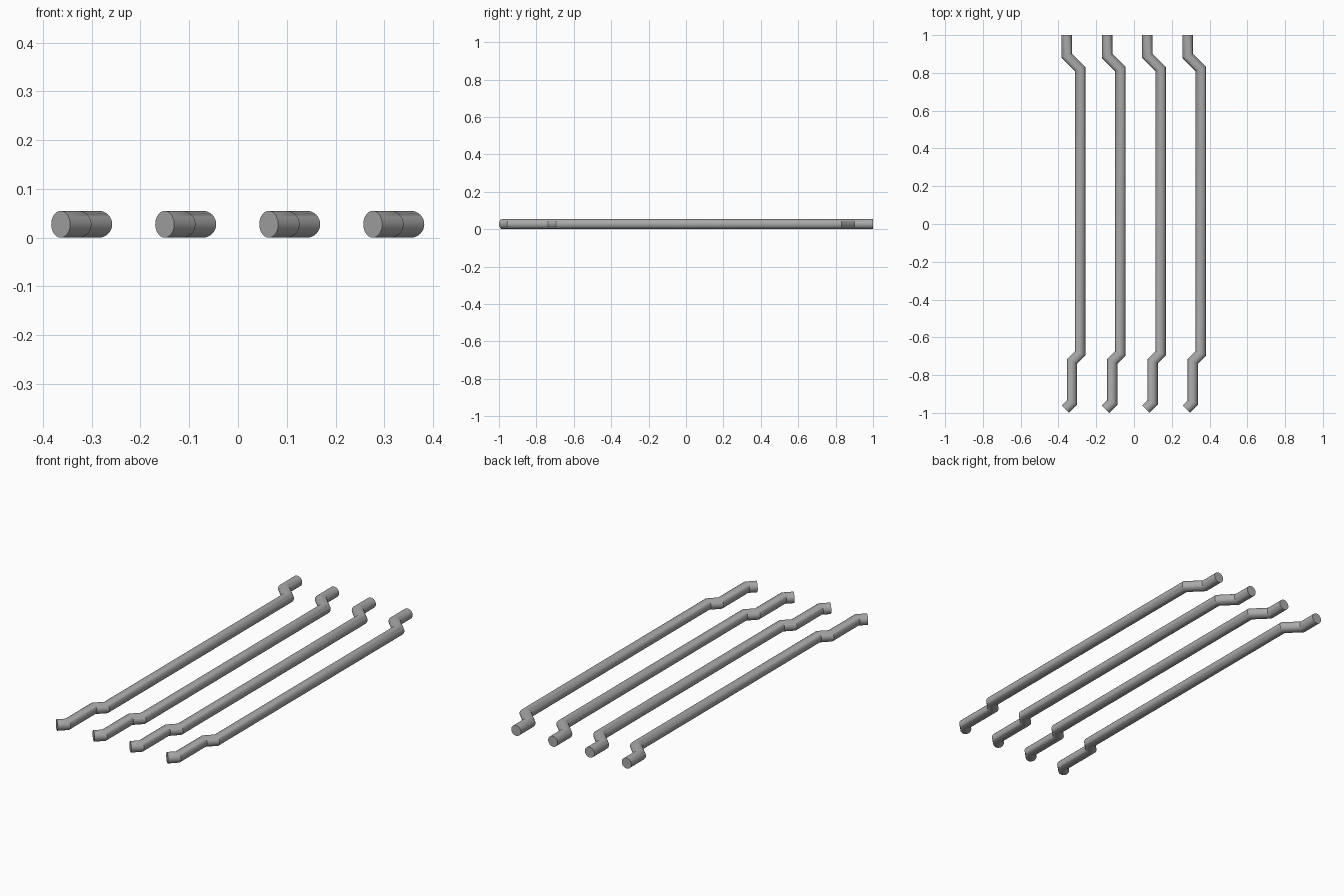
import bpy, bmesh, math
from mathutils import Vector

cube = bpy.data.objects.get("Cube")
if cube:
    bpy.data.objects.remove(cube, do_unlink=True)

RADIUS = 0.0275
SIDES = 32
SPACING = 0.2133

# Centre line of one bent rod, front to back, relative to its straight span
PATH = [Vector(p) for p in [(-0.078, -0.9805), (-0.0425, -0.945), (-0.0425, -0.7275),
                            (0, -0.685), (0, 0.82), (-0.07, 0.89), (-0.07, 1.0)]]

steel = bpy.data.materials.new("grey steel")
steel.use_nodes = True
steel.diffuse_color = (0.40, 0.40, 0.40, 1)
steel.node_tree.nodes["Principled BSDF"].inputs["Base Color"].default_value = (0.40, 0.40, 0.40, 1)


def across(i):
    """Sideways vector of the mitre joint at a path point."""
    dirs = [(PATH[j + 1] - PATH[j]).normalized() for j in (i - 1, i) if 0 <= j < len(PATH) - 1]
    mean = sum(dirs, Vector((0, 0))).normalized()
    return Vector((mean.y, -mean.x)) / mean.dot(dirs[0])


def make_rod(name, x):
    bm = bmesh.new()
    rings = []
    for i, p in enumerate(PATH):
        side = across(i) * RADIUS
        ring = []
        for k in range(SIDES):
            a = 2 * math.pi * k / SIDES
            q = p + side * math.cos(a)
            ring.append(bm.verts.new((x + q.x, q.y, RADIUS * (1 + math.sin(a)))))
        rings.append(ring)
    # Tube walls and flat end caps
    for r, s in zip(rings, rings[1:]):
        for k in range(SIDES):
            n = (k + 1) % SIDES
            bm.faces.new((r[k], r[n], s[n], s[k]))
    bm.faces.new(rings[0])
    bm.faces.new(rings[-1])
    bmesh.ops.recalc_face_normals(bm, faces=bm.faces)
    mesh = bpy.data.meshes.new(name)
    bm.to_mesh(mesh)
    bm.free()
    mesh.materials.append(steel)
    rod = bpy.data.objects.new(name, mesh)
    bpy.context.collection.objects.link(rod)
    bpy.ops.object.select_all(action='DESELECT')
    rod.select_set(True)
    bpy.context.view_layer.objects.active = rod
    bpy.ops.object.shade_smooth_by_angle(angle=math.radians(30))


# Four identical rods side by side
for n, label in enumerate(["right_outer", "right_inner", "left_inner", "left_outer"]):
    make_rod(label + "_bent_rod", -0.2855 + n * SPACING)
